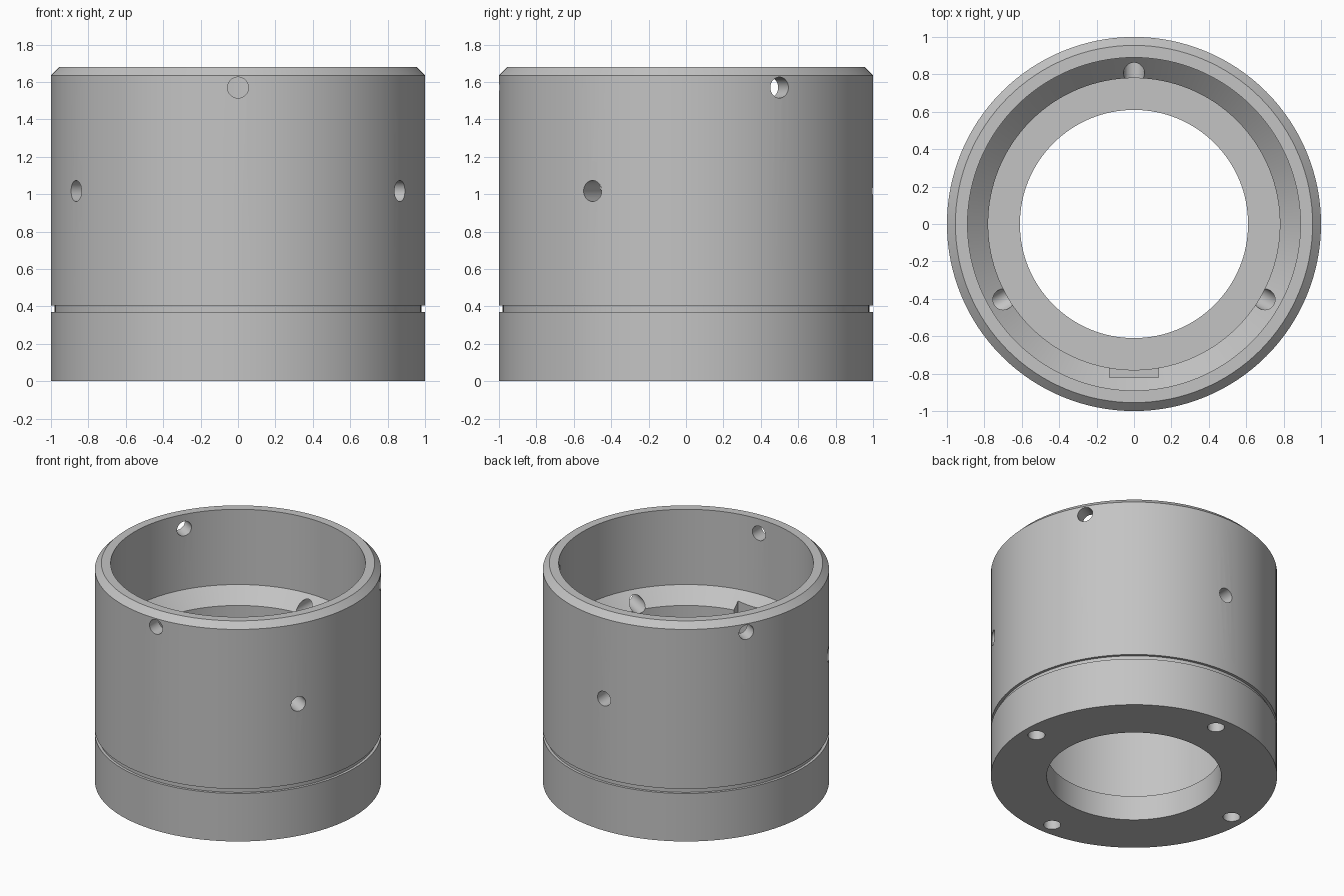
import bpy, bmesh, math
from mathutils import Matrix, Vector

cube = bpy.data.objects.get("Cube")
if cube:
    bpy.data.objects.remove(cube, do_unlink=True)

SEGMENTS = 128

steel = bpy.data.materials.new("grey steel")
steel.use_nodes = True
colour = (0.55, 0.55, 0.55, 1)
steel.diffuse_color = colour
steel.node_tree.nodes["Principled BSDF"].inputs["Base Color"].default_value = colour


def add_object(name, bm):
    bmesh.ops.recalc_face_normals(bm, faces=bm.faces)
    mesh = bpy.data.meshes.new(name)
    bm.to_mesh(mesh)
    bm.free()
    obj = bpy.data.objects.new(name, mesh)
    bpy.context.collection.objects.link(obj)
    mesh.materials.append(steel)
    return obj


def lathe(name, profile):
    """Turn a closed (radius, height) profile around z."""
    bm = bmesh.new()
    verts = [bm.verts.new((r, 0, z)) for r, z in profile]
    edges = [bm.edges.new((v, verts[i - 1])) for i, v in enumerate(verts)]
    bmesh.ops.spin(bm, geom=verts + edges, cent=(0, 0, 0), axis=(0, 0, 1),
                   angle=math.tau, steps=SEGMENTS, use_merge=True)
    bmesh.ops.remove_doubles(bm, verts=bm.verts, dist=1e-5)
    return add_object(name, bm)


def add_drill(bm, centre, direction, radius, length):
    """Add a round cutter centred on a point, along a direction."""
    turn = Vector(direction).to_track_quat('Z', 'Y').to_matrix().to_4x4()
    bmesh.ops.create_cone(bm, cap_ends=True, segments=32, radius1=radius,
                          radius2=radius, depth=length,
                          matrix=Matrix.Translation(centre) @ turn)


# Turned sleeve: chamfered rim, outer groove, wide bore, cone, middle bore, floor
sleeve = lathe("sleeve", [
    (0.61, 0), (1, 0), (1, 0.37), (0.98, 0.37), (0.98, 0.405), (1, 0.405),
    (1, 1.635), (0.955, 1.68), (0.89, 1.68), (0.89, 1.1), (0.78, 0.99),
    (0.78, 0.19), (0.61, 0.19)])

# Cutters: two staggered rows of radial holes, bottom holes and the key slot
cutters = bmesh.new()
for height, start in ((1.57, 30), (1.017, 90)):
    for k in range(3):
        a = math.radians(start + 120 * k)
        out = Vector((math.cos(a), math.sin(a), 0))
        add_drill(cutters, out * 0.9 + Vector((0, 0, height)), out, 0.056, 0.5)
for k in range(4):
    a = k * math.pi / 2
    add_drill(cutters, (0.89 * math.cos(a), 0.89 * math.sin(a), 0),
              (0, 0, 1), 0.06, 0.6)
bmesh.ops.create_cube(cutters, size=1, matrix=Matrix.Translation((0, -0.67, 1))
                      @ Matrix.Diagonal((0.26, 0.3, 0.4, 1)))
cutter = add_object("hole_cutters", cutters)
cutter.hide_render = True

bpy.context.view_layer.objects.active = sleeve
sleeve.select_set(True)
cut = sleeve.modifiers.new("holes", 'BOOLEAN')
cut.operation = 'DIFFERENCE'
cut.solver = 'EXACT'
cut.object = cutter
bpy.ops.object.modifier_apply(modifier=cut.name)
bpy.data.objects.remove(cutter, do_unlink=True)

bpy.ops.object.shade_smooth_by_angle(angle=math.radians(30))
